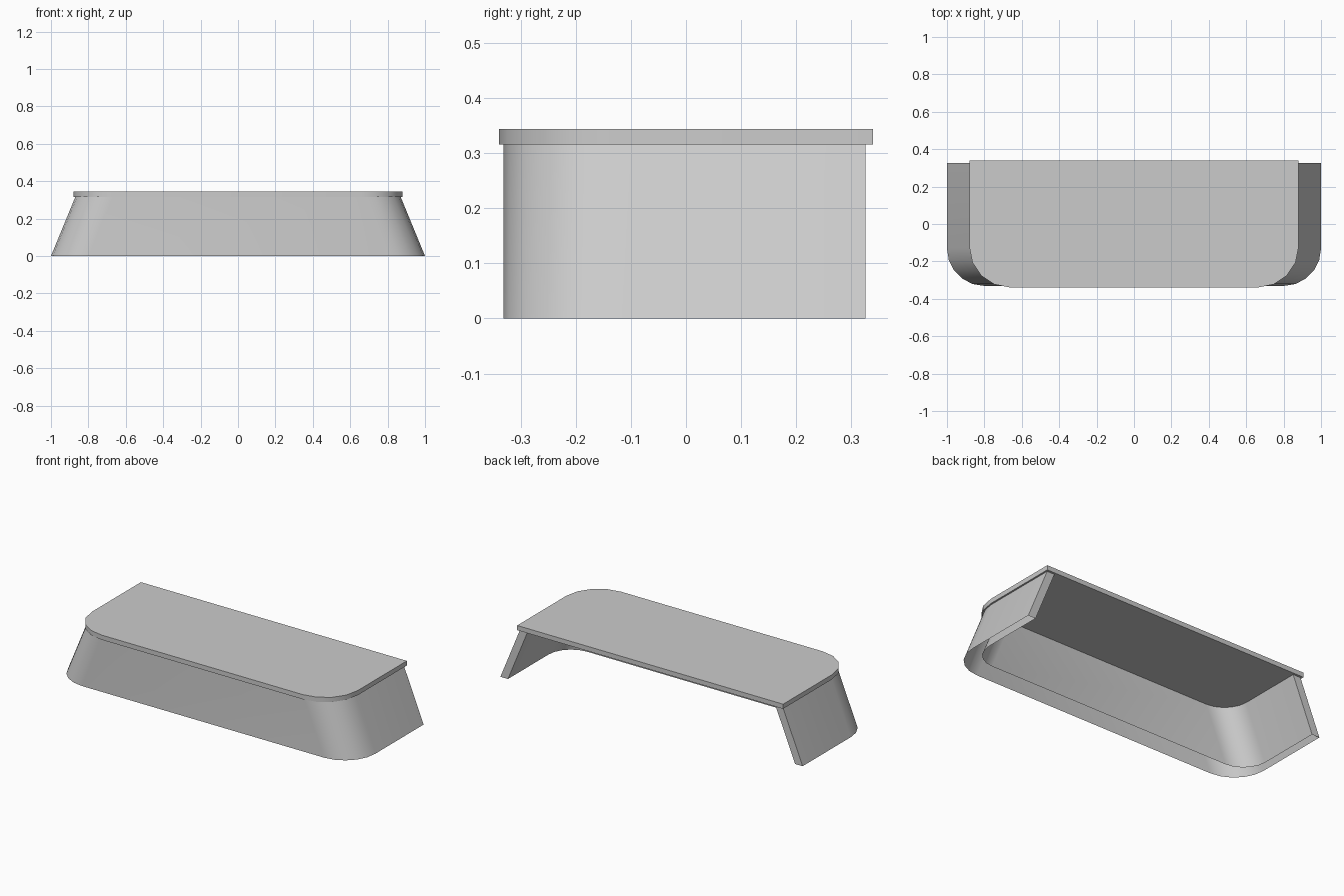
import bpy, bmesh
from math import sin, cos, pi

if "Cube" in bpy.data.objects:
    bpy.data.objects.remove(bpy.data.objects["Cube"])

grey = bpy.data.materials.new("mid_grey")
grey.use_nodes = True
colour = (0.6, 0.6, 0.6, 1)
grey.diffuse_color = colour
grey.node_tree.nodes["Principled BSDF"].inputs["Base Color"].default_value = colour


def outline(half_x, front, back, radius, segments):
    """Open U path from back right, round the front, to back left."""
    arc = [i * pi / 2 / segments for i in range(segments + 1)]
    half = [(half_x, back)]
    half += [(half_x - radius + radius * cos(a), front + radius - radius * sin(a)) for a in arc]
    return [(-x, y) for x, y in half] + [(x, y) for x, y in reversed(half)]


def finish(name, bm):
    mesh = bpy.data.meshes.new(name)
    bm.to_mesh(mesh)
    bm.free()
    mesh.materials.append(grey)
    obj = bpy.data.objects.new(name, mesh)
    bpy.context.collection.objects.link(obj)
    bpy.ops.object.select_all(action="DESELECT")
    obj.select_set(True)
    bpy.context.view_layer.objects.active = obj
    bpy.ops.object.shade_smooth_by_angle(angle=pi / 6)


def ring(bm, path, z):
    return [bm.verts.new((x, y, z)) for x, y in path]


# Flat top slab with rounded front corners
UNDERSIDE, TOP = 0.316, 0.344
bm = bmesh.new()
path = outline(0.88, -0.339, 0.339, 0.215, 4)
low, high = ring(bm, path, UNDERSIDE), ring(bm, path, TOP)
bm.faces.new(reversed(low))
bm.faces.new(high)
for i in range(len(path)):
    j = (i + 1) % len(path)
    bm.faces.new((low[i], low[j], high[j], high[i]))
finish("top_slab", bm)

# Hollow skirt, open at the back and along its lower rim, thicker at the front
BACK = 0.326
SIDE_THICK = 0.05
bm = bmesh.new()


def wall(inset, front, radius):
    """Flared U wall; returns its bottom and top rings."""
    bottom = ring(bm, outline(1 - inset, front, BACK, radius, 5), 0)
    top = ring(bm, outline(0.87 - inset, front, BACK, radius, 5), UNDERSIDE)
    for i in range(len(bottom) - 1):
        quad = (bottom[i], bottom[i + 1], top[i + 1], top[i])
        bm.faces.new(reversed(quad) if inset else quad)
    return bottom, top


outer_low, outer_high = wall(0, -0.331, 0.2)
inner_low, inner_high = wall(SIDE_THICK, -0.207, 0.15)
for end in (0, -1):
    quad = (outer_low[end], outer_high[end], inner_high[end], inner_low[end])
    bm.faces.new(quad if end == 0 else reversed(quad))
finish("skirt_wall", bm)
